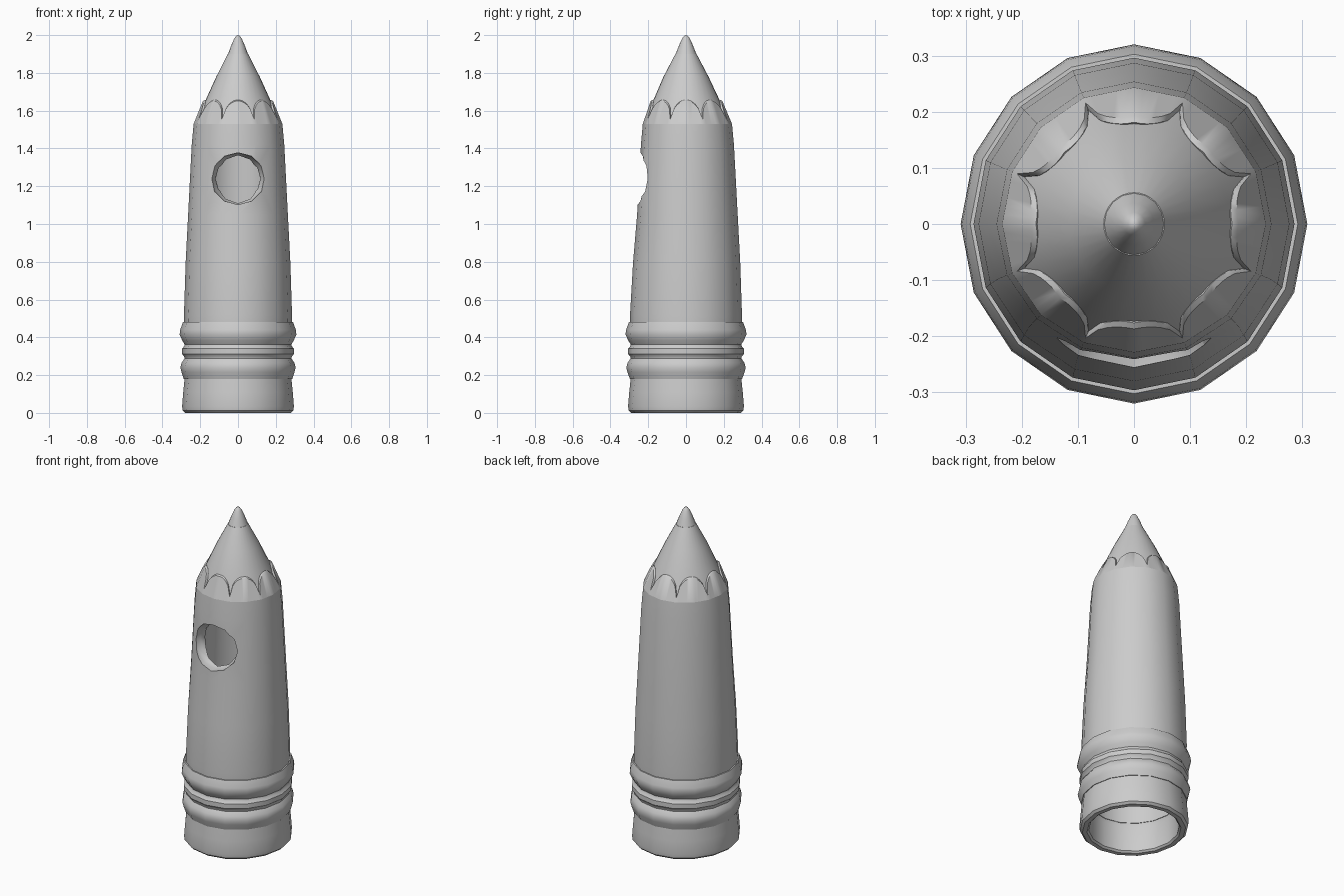
import bpy, bmesh, math
from mathutils import Matrix

if "Cube" in bpy.data.objects:
    bpy.data.objects.remove(bpy.data.objects["Cube"])

YS = 1.036      # the plan is slightly deeper than wide
N = 16          # sides of the pencil


def finish(name, bm, angle=35):
    bmesh.ops.remove_doubles(bm, verts=bm.verts, dist=1e-5)
    bmesh.ops.recalc_face_normals(bm, faces=bm.faces)
    me = bpy.data.meshes.new(name)
    bm.to_mesh(me)
    bm.free()
    ob = bpy.data.objects.new(name, me)
    bpy.context.collection.objects.link(ob)
    smooth(ob, angle)
    return ob


def smooth(ob, angle=35):
    bpy.ops.object.select_all(action='DESELECT')
    ob.select_set(True)
    bpy.context.view_layer.objects.active = ob
    bpy.ops.object.shade_smooth_by_angle(angle=math.radians(angle))


def flatten(y, z):
    # depth scale, with the front slightly flattened near the hole
    t = min(max((z - 0.6) / 0.5, 0), 1) * min(max((1.75 - z) / 0.2, 0), 1)
    return y * YS * (1 - 0.06 * t if y < 0 else 1)


def skin(rings, closed=False):
    bm = bmesh.new()
    vs = [[bm.verts.new(p) for p in ring] for ring in rings]
    if closed:
        vs.append(vs[0])
    for a, b in zip(vs, vs[1:]):
        n = len(a)
        for i in range(n):
            j = (i + 1) % n
            bm.faces.new((a[i], a[j], b[j], b[i]))
    return bm


def lathe(name, prof, n=N, closed=False, angle=35):
    rings = []
    for r, z in prof:
        rings.append([(r * math.cos(2 * math.pi * i / n),
                       flatten(r * math.sin(2 * math.pi * i / n), z), z) for i in range(n)])
    return finish(name, skin(rings, closed), angle)


# hollow eraser
lathe("eraser", [(0.245, 0.01), (0.255, 0), (0.28, 0), (0.293, 0.012), (0.296, 0.035),
                 (0.29, 0.11), (0.282, 0.19), (0.235, 0.19), (0.245, 0.16)], closed=True)

# ribbed ferrule
lathe("ferrule", [(0.235, 0.18), (0.287, 0.18), (0.299, 0.215), (0.305, 0.24), (0.299, 0.265),
                  (0.283, 0.288), (0.285, 0.298), (0.296, 0.312), (0.296, 0.34),
                  (0.285, 0.353), (0.283, 0.363), (0.296, 0.385), (0.309, 0.415),
                  (0.306, 0.44), (0.292, 0.48), (0.235, 0.48)], closed=True)

# hollow body with a capped inner tube
body = lathe("body", [(0, 1.5), (0.18, 1.5), (0.205, 1.0), (0.235, 0.47), (0.285, 0.47),
                      (0.286, 0.52), (0.277, 0.8), (0.264, 1.05), (0.245, 1.42),
                      (0.235, 1.53), (0, 1.53)])

# front hole cutter with a rounded mouth
rings = []
for r, y in [(0, -0.5), (0.143, -0.5), (0.143, -0.215), (0.138, -0.2), (0.128, -0.18),
             (0.119, -0.165), (0.117, -0.05), (0, -0.05)]:
    rings.append([(r * math.sin(math.pi * i / 6), y, 1.24 + 0.96 * r * math.cos(math.pi * i / 6))
                  for i in range(12)])
cutter = finish("hole_cutter", skin(rings))
cutter.hide_render = True
cutter.hide_set(True)
mod = body.modifiers.new("hole", 'BOOLEAN')
mod.object = cutter
mod.operation = 'DIFFERENCE'
mod.solver = 'EXACT'
bpy.context.view_layer.update()
dg = bpy.context.evaluated_depsgraph_get()
cut_mesh = bpy.data.meshes.new_from_object(body.evaluated_get(dg))
body.modifiers.clear()
body.data = cut_mesh
smooth(body)
bpy.data.objects.remove(cutter)

# scalloped collar: eight raised arches over the sharpened cone
M = 96
rings = [[], [], [], []]
for i in range(M):
    a = 2 * math.pi * i / M
    step = 2 * math.pi / N
    poly = math.cos(step / 2) / math.cos(a % step - step / 2)
    u = ((a / (math.pi / 4) + 0.5) % 1) * 2 - 1          # -1..1 across one arch
    top = 1.56 + 0.097 * math.sqrt(max(0, 1 - abs(u) ** 2.2))
    edge = 0.235 + (0.183 - 0.235) * (top - 1.53) / 0.127
    for ring, r, z in zip(rings, (0.235, edge + 0.003, edge - 0.008, edge - 0.03),
                          (1.53, top - 0.006, top, top - 0.03)):
        ring.append((r * poly * math.cos(a), flatten(r * poly * math.sin(a), z), z))
finish("scalloped_collar", skin(rings), 40)

# sharpened wood cone and lead tip
lathe("wood_cone", [(0.222, 1.53), (0.172, 1.655), (0.115, 1.78), (0.054, 1.9), (0, 1.9)], 32)
lathe("lead_tip", [(0, 1.895), (0.053, 1.9), (0.036, 1.945), (0.02, 1.982),
                   (0.01, 1.996), (0, 2.0)], 16, angle=45)
